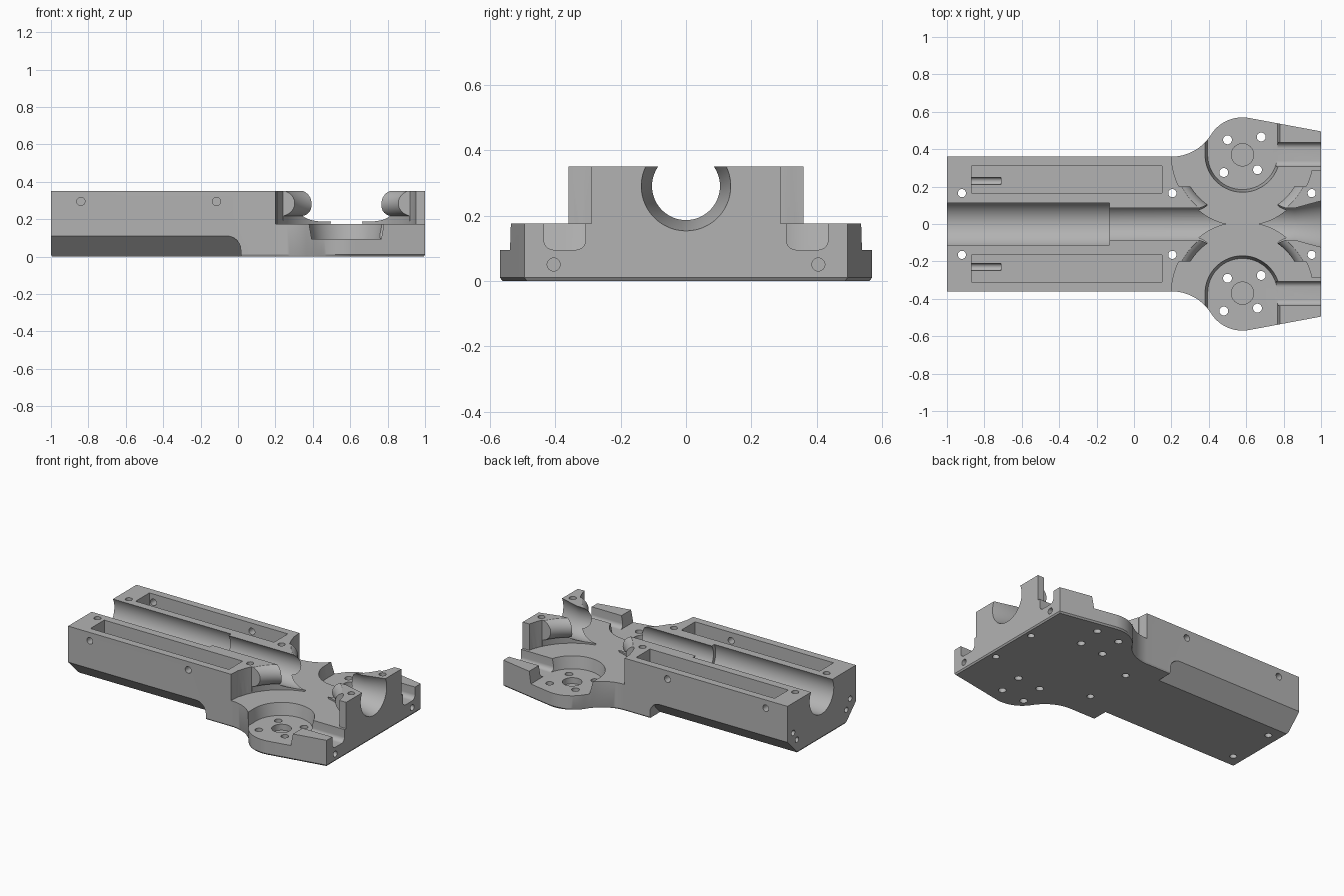
import bpy, bmesh
from math import sin, cos, pi, radians
from mathutils import Vector

cube = bpy.data.objects.get("Cube")
if cube:
    bpy.data.objects.remove(cube)

H, DECK, FLOOR = 0.35, 0.175, 0.095   # full height, wheel deck, motor recess floor
WX, WY = 0.58, 0.37                   # wheel centre
BORE_Z = 0.29

grey = bpy.data.materials.new("machined_grey")
grey.use_nodes = True
grey.diffuse_color = (0.45, 0.45, 0.45, 1)
grey.node_tree.nodes["Principled BSDF"].inputs["Base Color"].default_value = grey.diffuse_color


def arc(cx, cy, r, a0, a1, n=16):
    """Points on an arc, angles in degrees."""
    angles = [radians(a0 + (a1 - a0) * i / n) for i in range(n + 1)]
    return [(cx + r * cos(a), cy + r * sin(a)) for a in angles]


def loft(name, rings):
    """Closed solid through rings of equal point count."""
    bm = bmesh.new()
    rows = [[bm.verts.new(p) for p in ring] for ring in rings]
    n = len(rows[0])
    for a, b in zip(rows, rows[1:]):
        for i in range(n):
            j = (i + 1) % n
            bm.faces.new((a[i], a[j], b[j], b[i]))
    bm.faces.new(rows[0])
    bm.faces.new(rows[-1])
    bmesh.ops.recalc_face_normals(bm, faces=bm.faces)
    mesh = bpy.data.meshes.new(name)
    bm.to_mesh(mesh)
    bm.free()
    mesh.materials.append(grey)
    ob = bpy.data.objects.new(name, mesh)
    bpy.context.collection.objects.link(ob)
    return ob


def flat(pts, z):
    return [(x, y, z) for x, y in pts]


def lathe(name, centre, axis, steps, n=64):
    """Solid of revolution; steps are (position along axis, radius)."""
    c = Vector(centre)
    u = {"x": Vector((1, 0, 0)), "y": Vector((0, 1, 0)), "z": Vector((0, 0, 1))}[axis]
    v = Vector((u.y, u.z, u.x))
    w = u.cross(v)
    angles = [2 * pi * (i + 0.5) / n for i in range(n)]
    return loft(name, [[c + u * t + (v * cos(a) + w * sin(a)) * r for a in angles]
                       for t, r in steps])


def box(name, x0, x1, y0, y1, z0, z1):
    pts = [(x0, y0), (x1, y0), (x1, y1), (x0, y1)]
    return loft(name, [flat(pts, z0), flat(pts, z1)])


# Body: long block flaring into two round lobes, with a fine bottom chamfer
half = ([(-1, 0.36)] + arc(0.2, 0.609, 0.249, -90, -32.2)
        + arc(WX, WY, 0.2, 147.8, 79)[1:] + [(1, 0.495)])
outline = half + [(x, -y) for x, y in reversed(half)]
inset = [(x * 0.993, y * 0.985) for x, y in outline]
body = loft("launcher_base", [flat(inset, 0), flat(outline, 0.01), flat(outline, H)])
bpy.context.view_layer.objects.active = body


def cut(cutter):
    cutter.hide_render = True
    mod = body.modifiers.new("cut", "BOOLEAN")
    mod.operation = "DIFFERENCE"
    mod.solver = "EXACT"
    mod.object = cutter
    bpy.context.view_layer.objects.active = body
    bpy.ops.object.modifier_apply(modifier=mod.name)
    mesh = cutter.data
    bpy.data.objects.remove(cutter)
    bpy.data.meshes.remove(mesh)


def hole(x, y, z, axis, length, r=0.022):
    cut(lathe("hole", (x, y, z), axis, [(-length, r), (length, r)], 20))


for s in (-1, 1):
    def side(pts):
        return [(x, s * y) for x, y in pts]

    # Wheel clearance, leaving a rounded rib that follows the wheel groove
    rib = [(0.285 + 0.07 * sin(radians(a)), 0.395 - 0.07 * cos(radians(a)))
           for a in range(-75, 66, 10)]
    cut(lathe("wheel_space", (WX, s * WY, 0), "z",
              [(DECK, 0.38)] + rib + [(0.36, 0.373)], 96))

    # Plain wheel clearance outside the rib, and the lower outer deck
    chord = side(arc(WX, WY, 0.38, -26.6, 206.6, 48))
    cut(loft("outer_clearance", [flat(chord, DECK), flat(chord, 0.4)]))
    cut(box("outer_deck", 0.205, 1.1, *sorted((s * 0.29, s * 0.7)), DECK, 0.4))

    # Motor recess with drafted wall, open to the outside
    def recess(r, z):
        pts = arc(WX, WY, r, 180, 360, 40) + [(WX + r, 0.7), (WX - r, 0.7)]
        return flat(side(pts), z)
    cut(loft("motor_recess", [recess(0.186, FLOOR), recess(0.201, 0.18)]))

    # Cable channel with rounded bottom corners
    prof = ([(0.307, 0.18)] + arc(0.337, FLOOR + 0.03, 0.03, 180, 270, 8)
            + arc(0.405, FLOOR + 0.03, 0.03, 270, 360, 8) + [(0.435, 0.18)])
    cut(loft("cable_channel", [[(x, s * y, z) for y, z in prof] for x in (0.7, 1.1)]))

    # Long pocket in the top with a half-round groove at its end
    cut(box("top_pocket", -0.87, 0.15, *sorted((s * 0.165, s * 0.31)), 0.25, 0.4))
    cut(lathe("pin_groove", (0, s * 0.23, 0.25), "x", [(-0.87, 0.02), (-0.71, 0.02)], 20))

    # Slanted cut along the lower edge, ending in a round corner
    edge = [(-1.1, -0.02), (-1.1, 0.11)] + arc(-0.06, 0.035, 0.075, 90, 0, 10) + [(0.015, -0.02)]
    cut(loft("lower_slant", [[(x, s * (0.25 + z), z) for x, z in edge],
                             [(x, s * 0.5, z) for x, z in edge]]))

# Barrel bore: wide feed end, narrow middle, flared outlet
cut(lathe("barrel_bore", (0, 0, BORE_Z), "x",
          [(-1.1, 0.127), (-0.13, 0.127), (-0.13, 0.104), (0.86, 0.104),
           (1, 0.137), (1.04, 0.146)], 80))

# Screw holes
for s in (-1, 1):
    for x in (-0.92, 0.205, 0.95):
        hole(x, s * 0.165, 0.2, "z", 0.3)
    for dx, dy in ((-0.08, 0.08), (0.1, 0.095), (-0.1, -0.095), (0.08, -0.08)):
        hole(WX + dx, s * WY + dy, 0.1, "z", 0.2, 0.024)
    hole(WX, s * WY, FLOOR, "z", 0.04, 0.06)
    for x in (-0.84, -0.115):
        hole(x, s * 0.36, 0.295, "y", 0.08)
    hole(1, s * 0.405, 0.05, "x", 0.12, 0.02)
    for y, z in ((0.3, 0.15), (0.26, 0.09)):
        hole(-1, s * y, z, "x", 0.08, 0.018)

# Shading: smooth curves, crisp edges
bpy.ops.object.select_all(action="DESELECT")
body.select_set(True)
bpy.context.view_layer.objects.active = body
bpy.ops.object.shade_smooth_by_angle(angle=radians(25))
